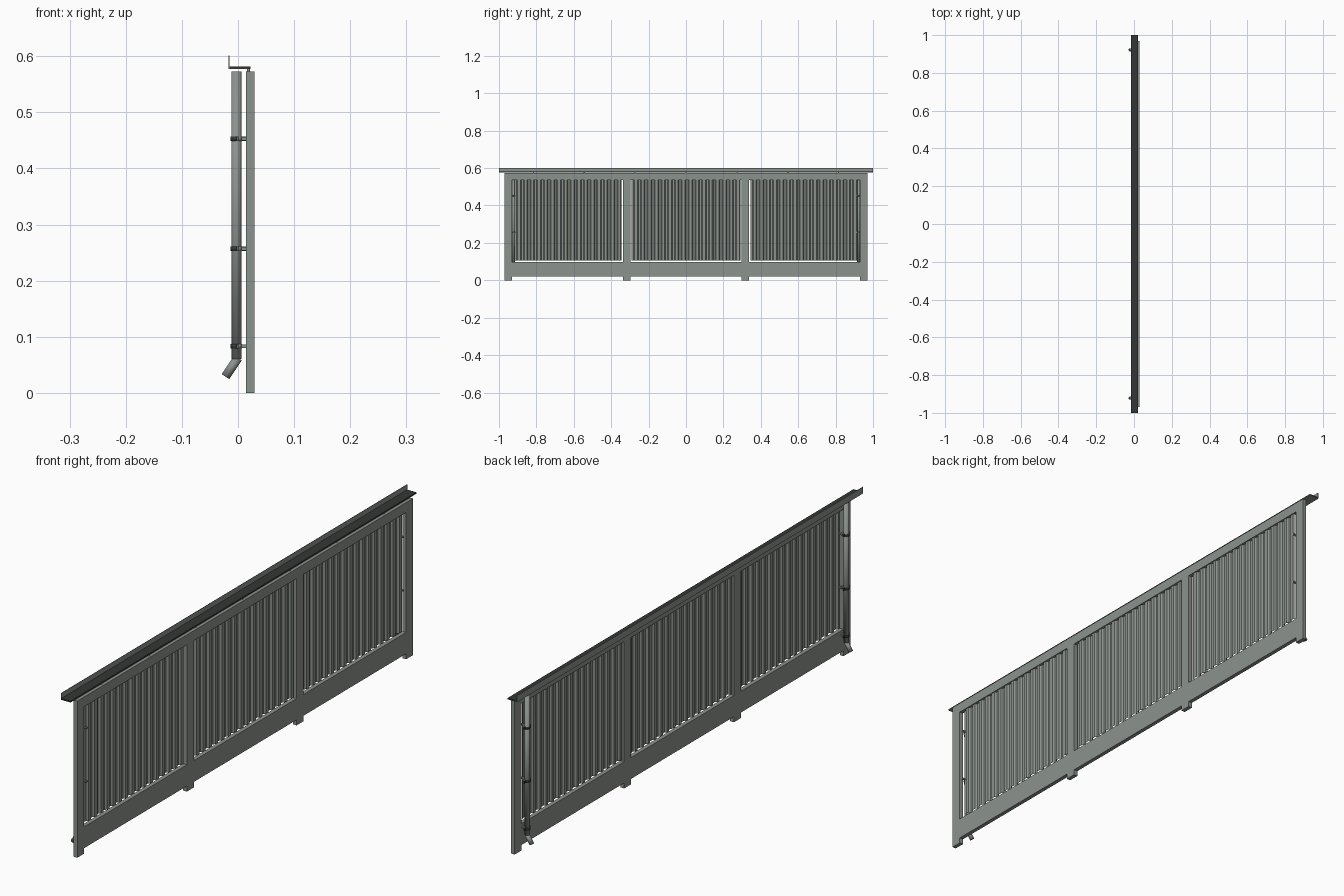
import bpy, bmesh, math
from mathutils import Vector

if "Cube" in bpy.data.objects:
    bpy.data.objects.remove(bpy.data.objects["Cube"])


def material(name, rgb):
    m = bpy.data.materials.new(name)
    m.diffuse_color = (*rgb, 1)
    m.use_nodes = True
    m.node_tree.nodes["Principled BSDF"].inputs["Base Color"].default_value = m.diffuse_color
    return m


GREY = material("grey_green_paint", (0.26, 0.287, 0.265))
DARK = material("dark_rubber", (0.035, 0.038, 0.038))


def finish(name, bm, *mats):
    bmesh.ops.recalc_face_normals(bm, faces=bm.faces)
    mesh = bpy.data.meshes.new(name)
    bm.to_mesh(mesh)
    bm.free()
    ob = bpy.data.objects.new(name, mesh)
    bpy.context.collection.objects.link(ob)
    for m in mats:
        mesh.materials.append(m)
    return ob


def box(name, x, y, z, mat=GREY):
    bm = bmesh.new()
    bmesh.ops.create_cube(bm, size=1)
    for v in bm.verts:
        for i, (a, b) in enumerate((x, y, z)):
            v.co[i] = a if v.co[i] < 0 else b
    return finish(name, bm, mat)


def rod(name, a, b, r, mat=GREY, sides=20, hollow=0, smooth=True):
    """Cylinder from a to b; a wall thickness makes it an open tube."""
    a, b = Vector(a), Vector(b)
    bm = bmesh.new()
    bmesh.ops.create_cone(bm, cap_ends=not hollow, segments=sides,
                          radius1=r, radius2=r, depth=(b - a).length)
    rot = Vector((0, 0, 1)).rotation_difference(b - a).to_matrix()
    for v in bm.verts:
        v.co = rot @ v.co + (a + b) / 2
    for f in bm.faces:
        f.smooth = smooth and len(f.verts) == 4
    ob = finish(name, bm, mat)
    if hollow:
        wall = ob.modifiers.new("wall", 'SOLIDIFY')
        wall.thickness = hollow
        wall.offset = -1
    return ob


FX = (0.014, 0.029)                      # frame depth
TOP, LOW = 0.537, 0.098                  # opening top and bottom

# Frame rails
box("top_rail", FX, (-0.97, 0.97), (TOP, 0.573))
box("bottom_rail", FX, (-0.97, 0.97), (0.02, LOW))

# Posts and feet
for s in (-1, 1):
    for a, b in ((0.93, 0.97), (0.297, 0.337)):
        span = sorted((s * a, s * b))
        box("post", FX, span, (LOW, TOP))
        box("foot", FX, span, (0, 0.02))


# Corrugated infill sheets
def sheet(y0, y1, ribs=16):
    pitch = (y1 - y0) / ribs
    xa, xb = 0.018, 0.025
    pts = []
    for i in range(ribs):
        for t, x in ((0, xa), (0.3, xa), (0.45, xb), (0.85, xb)):
            pts.append((x, y0 + (i + t) * pitch))
    pts.append((xa, y1))
    bm = bmesh.new()
    rows = [[bm.verts.new((x, y, z)) for x, y in pts] for z in (LOW + 0.009, TOP)]
    for i in range(len(pts) - 1):
        bm.faces.new((rows[0][i], rows[0][i + 1], rows[1][i + 1], rows[1][i]))
    ob = finish("corrugated_sheet", bm, GREY)
    thick = ob.modifiers.new("thickness", 'SOLIDIFY')
    thick.thickness = 0.001
    thick.offset = 0


sheet(-0.916, -0.345)
sheet(-0.291, 0.291)
sheet(0.345, 0.916)

# Top ledge: metal angle with a dark pad lying on it
box("ledge_lip", (-0.017, -0.0152), (-1, 1), (0.577, 0.601))
box("ledge_base", (-0.0152, 0.022), (-1, 1), (0.577, 0.5785))
box("ledge_pad", (-0.0152, 0.022), (-1, 1), (0.5785, 0.582), DARK)
for i in range(-3, 4):
    rod("ledge_support", (0.0185, i * 0.272, 0.573), (0.0185, i * 0.272, 0.577),
        0.003, sides=10)

# Drain pipes with slanted spouts and wall clips
PX = -0.003
for s in (-1, 1):
    py = s * 0.922
    rod("drain_pipe", (PX, py, 0.06), (PX, py, 0.573), 0.009, hollow=0.001)
    rod("drain_spout", (0.0, py, 0.0625), (-0.0222, py, 0.029), 0.008, hollow=0.001)
    for z in (0.083, 0.257, 0.453):
        lo, hi = z - 0.004, z + 0.004
        # Ring is dark on its outer half
        ring = rod("clip_ring", (PX, py, lo), (PX, py, hi), 0.0103, hollow=0.0013)
        ring.data.materials.append(DARK)
        for f in ring.data.polygons:
            f.material_index = 1 if f.center.x < -0.001 else 0
        for d in (-1, 1):
            ears = sorted((py + d * 0.0095, py + d * 0.017))
            box("clip_ear", (-0.004, -0.001), ears, (lo, hi), DARK)
            box("clip_ear_back", (-0.001, 0.001), ears, (lo, hi))
        box("clip_arm", (0.006, 0.014), (py - 0.005, py + 0.005),
            (z - 0.003, z + 0.003))
        # Bolt passing through beside the sheet
        if z > LOW:
            yb = s * 0.914
            rod("clip_bolt", (0.006, yb, z), (0.028, yb, z), 0.004, sides=8,
                smooth=False)
